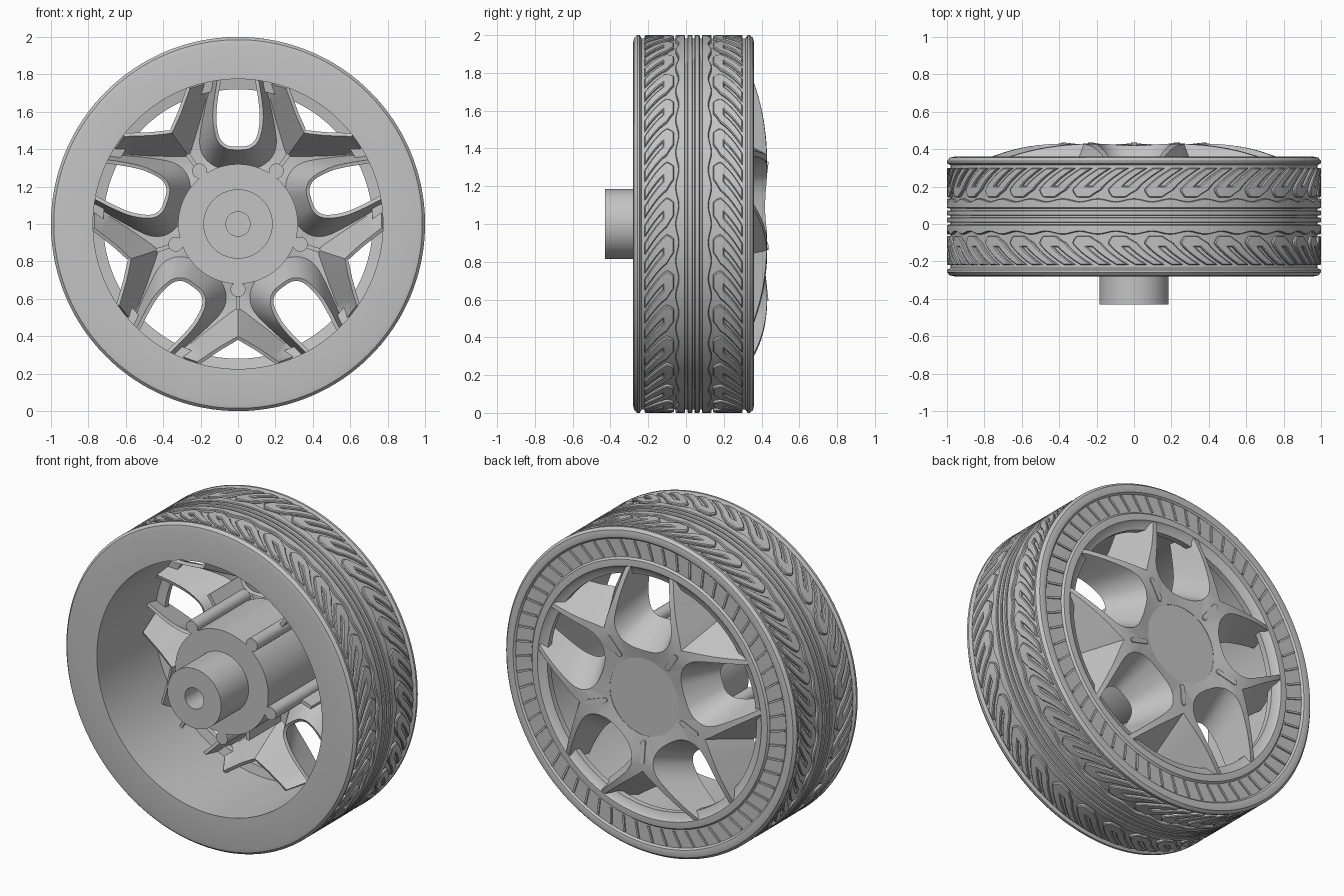
import bpy, bmesh
from math import pi, sin, cos, radians, hypot
from mathutils import Matrix, Vector

cube = bpy.data.objects.get("Cube")
if cube:
    bpy.data.objects.remove(cube, do_unlink=True)

grey = bpy.data.materials.new("plain grey")
grey.use_nodes = True
grey.diffuse_color = (0.55, 0.55, 0.55, 1)
grey.node_tree.nodes["Principled BSDF"].inputs["Base Color"].default_value = (0.55, 0.55, 0.55, 1)

TREADS = 32
MID = 0.04   # middle plane of the tyre


def turn(a):
    """Wheel frame: x sideways, z outward from the axle, turned by a."""
    return Matrix.Translation((0, 0, 1)) @ Matrix.Rotation(a, 4, 'Y')


def finish(name, bm, solid=0, bevel=0, weld=True, angle=35):
    if weld:
        bmesh.ops.remove_doubles(bm, verts=bm.verts, dist=0.0002)
    bmesh.ops.recalc_face_normals(bm, faces=bm.faces)
    me = bpy.data.meshes.new(name)
    bm.to_mesh(me)
    bm.free()
    me.materials.append(grey)
    ob = bpy.data.objects.new(name, me)
    bpy.context.collection.objects.link(ob)
    bpy.ops.object.select_all(action='DESELECT')
    ob.select_set(True)
    bpy.context.view_layer.objects.active = ob
    if solid:
        mod = ob.modifiers.new("thickness", 'SOLIDIFY')
        mod.thickness, mod.offset = solid, 0
        bpy.ops.object.modifier_apply(modifier=mod.name)
    if bevel:
        mod = ob.modifiers.new("soft edges", 'BEVEL')
        mod.width, mod.segments = bevel, 1
        bpy.ops.object.modifier_apply(modifier=mod.name)
    bpy.ops.object.shade_smooth_by_angle(angle=radians(angle))
    return ob


def lathe(bm, profile, steps=256, closed=True):
    """Spin (radius, y, wave) points round the axle."""
    rings = []
    for i in range(steps):
        a = 2 * pi * i / steps
        rings.append([bm.verts.new(turn(a) @ Vector((0, p[1] + (p[2] if len(p) > 2 else 0) * cos(TREADS * a), p[0])))
                      for p in profile])
    n = len(profile)
    for i in range(steps):
        r0, r1 = rings[i], rings[(i + 1) % steps]
        for j in range(n if closed else n - 1):
            k = (j + 1) % n
            bm.faces.new((r0[j], r0[k], r1[k], r1[j]))


def box(bm, a, size, centre, tilt=0):
    m = turn(a) @ Matrix.Translation(centre) @ Matrix.Rotation(tilt, 4, 'Y')
    bmesh.ops.create_cube(bm, size=1, matrix=m @ Matrix.Diagonal((*size, 1)))


# Tyre carcass with shoulders, decorated outer sidewall and barrel
bm = bmesh.new()
lathe(bm, [(.775, -.28), (.96, -.28), (.985, -.275), (1, -.258), (1, -.245), (.982, -.235),
           (.982, .315), (1, .325), (1, .338), (.985, .355), (.96, .36), (.94, .356), (.93, .345),
           (.82, .345), (.81, .358), (.79, .36), (.77, .36), (.755, .345), (.72, .335),
           (.72, .30), (.775, .29)])
finish("tyre_carcass", bm)

# Tread ribs: straight pair in the middle, wavy pair beside it
bm = bmesh.new()
for s in (-1, 1):
    for d0, d1, wave in ((.005, .033, 0), (.044, .088, .008)):
        y0, y1 = MID + s * d0, MID + s * d1
        lathe(bm, [(.975, y0), (.995, y0), (1, y0 + s * .004),
                   (1, y1 - s * .004, s * wave), (.995, y1, s * wave), (.975, y1, s * wave)])
finish("tread_ribs", bm)

# Swept tread blocks, each slotted from its outer end
bm = bmesh.new()
ROWS = 9
for s in (-1, 1):
    for b in range(TREADS):
        grid = []
        for i in range(ROWS):
            w = i / (ROWS - 1)
            mid = .17 * w ** 1.6 - .08
            half = .08 * min(1, .45 + 2.2 * w)
            grid.append([bm.verts.new(turn(2 * pi * b / TREADS + mid + t) @ Vector((0, MID + s * (.103 + .157 * w), .99)))
                         for t in (-half, -.015, .015, half)])
        for i in range(ROWS - 1):
            for j in range(3):
                if j == 1 and i >= 3:
                    continue
                bm.faces.new((grid[i][j], grid[i][j + 1], grid[i + 1][j + 1], grid[i + 1][j]))
finish("tread_blocks", bm, solid=.02, bevel=.005)

# Slanted ticks on the outer sidewall
bm = bmesh.new()
for i in range(60):
    box(bm, 2 * pi * i / 60, (.012, .016, .1), (0, .345, .876), tilt=.3)
finish("sidewall_ticks", bm)


def dome(r):
    """Height of the wheel face at radius r."""
    return .42 - (.07 * ((r - .4) / .365) ** 2 if r > .4 else .022 * ((.4 - r) / .16) ** 2)


def spline(pts, n=4):
    out = []
    for i in range(len(pts) - 1):
        p = [Vector(pts[min(max(i + k, 0), len(pts) - 1)]) for k in (-1, 0, 1, 2)]
        for t in (k / n for k in range(n)):
            out.append(.5 * (2 * p[1] + (p[2] - p[0]) * t + (2 * p[0] - 5 * p[1] + 4 * p[2] - p[3]) * t * t
                             + (3 * p[1] - p[0] - 3 * p[2] + p[3]) * t ** 3))
    return out + [Vector(pts[-1])]


def polyline(polar, n=4):
    pts = [Vector((r * sin(radians(d)), r * cos(radians(d)))) if r > .3 else Vector((r, d)) for r, d in polar]
    out = []
    for i in range(len(polar) - 1):
        for k in range(n):
            t = k / n
            if polar[i][0] == polar[i + 1][0]:      # arc round the hub
                r, d = polar[i][0], polar[i][1] * (1 - t) + polar[i + 1][1] * t
                out.append(Vector((r * sin(radians(d)), r * cos(radians(d)))))
            else:
                ends = [Vector((r * sin(radians(d)), r * cos(radians(d)))) for r, d in polar[i:i + 2]]
                out.append(ends[0].lerp(ends[1], t))
    r, d = polar[-1]
    return out + [Vector((r * sin(radians(d)), r * cos(radians(d))))]


def on_face(pts):
    return [Vector((p.x, dome(hypot(*p)), p.y)) for p in pts]


def at_depth(pts, y):
    return [Vector((p.x, y, p.y)) for p in pts]


# Spoked face: one half sector, mirrored and repeated five times
window_hole = at_depth(spline([(0, .405), (.06, .412), (.105, .455), (.125, .55), (.12, .65), (.1, .775)]), .2)
window_rim = on_face(spline([(0, .29), (.09, .3), (.165, .345), (.2, .43), (.178, .585), (.138, .762)]))
spoke_edge = on_face(polyline([(.24, 0), (.24, 14), (.24, 36), (.45, 36), (.595, 20.4), (.775, 11.5)]))
notch_rim = spoke_edge[12:]
notch_hole = at_depth(polyline([(.61, 36), (.67, 28), (.775, 20)]), .17)
bm = bmesh.new()
for k in range(5):
    for side in (-1, 1):
        m = turn(2 * pi * k / 5) @ Matrix.Diagonal((side, 1, 1, 1))
        for lower, upper in ((window_hole, window_rim), (window_rim, spoke_edge), (notch_rim, notch_hole)):
            va, vb = ([bm.verts.new(m @ p) for p in line] for line in (lower, upper))
            for i in range(len(va) - 1):
                bm.faces.new((va[i], va[i + 1], vb[i + 1], vb[i]))
finish("spoked_face", bm, solid=.02, angle=30)

# Hub with axle stub, blind bore and flat cap
bm = bmesh.new()
lathe(bm, [(0, .1), (.065, .1), (.065, -.43), (.185, -.43), (.185, -.16), (.32, -.16),
           (.32, .33), (.245, .33), (.245, .405), (0, .405)], steps=96, closed=False)
finish("hub", bm)

# Bosses and fins joining the hub to the spokes
bosses, fins, slots = bmesh.new(), bmesh.new(), bmesh.new()
for k in range(5):
    a = 2 * pi * (k + .5) / 5
    bmesh.ops.create_cone(bosses, cap_ends=True, segments=24, radius1=.04, radius2=.04, depth=.52,
                          matrix=turn(a) @ Matrix.Translation((0, .1, .35)) @ Matrix.Rotation(pi / 2, 4, 'X'))
    box(fins, a, (.022, .31, .16), (0, .25, .38))
    # Thin slot plate on the spoke face, following its slope
    plate = bmesh.ops.create_cone(slots, cap_ends=True, segments=16, radius1=.016, radius2=.016, depth=.009,
                                  matrix=Matrix.Rotation(pi / 2, 4, 'X'))["verts"]
    for v in plate:
        v.co.z += .335 + (.055 if v.co.z > 0 else -.055)
        v.co.y += dome(v.co.z) + .011
    bmesh.ops.transform(slots, matrix=turn(a), verts=plate)
finish("hub_bosses", bosses)
finish("spoke_fins", fins)
finish("spoke_slots", slots)
